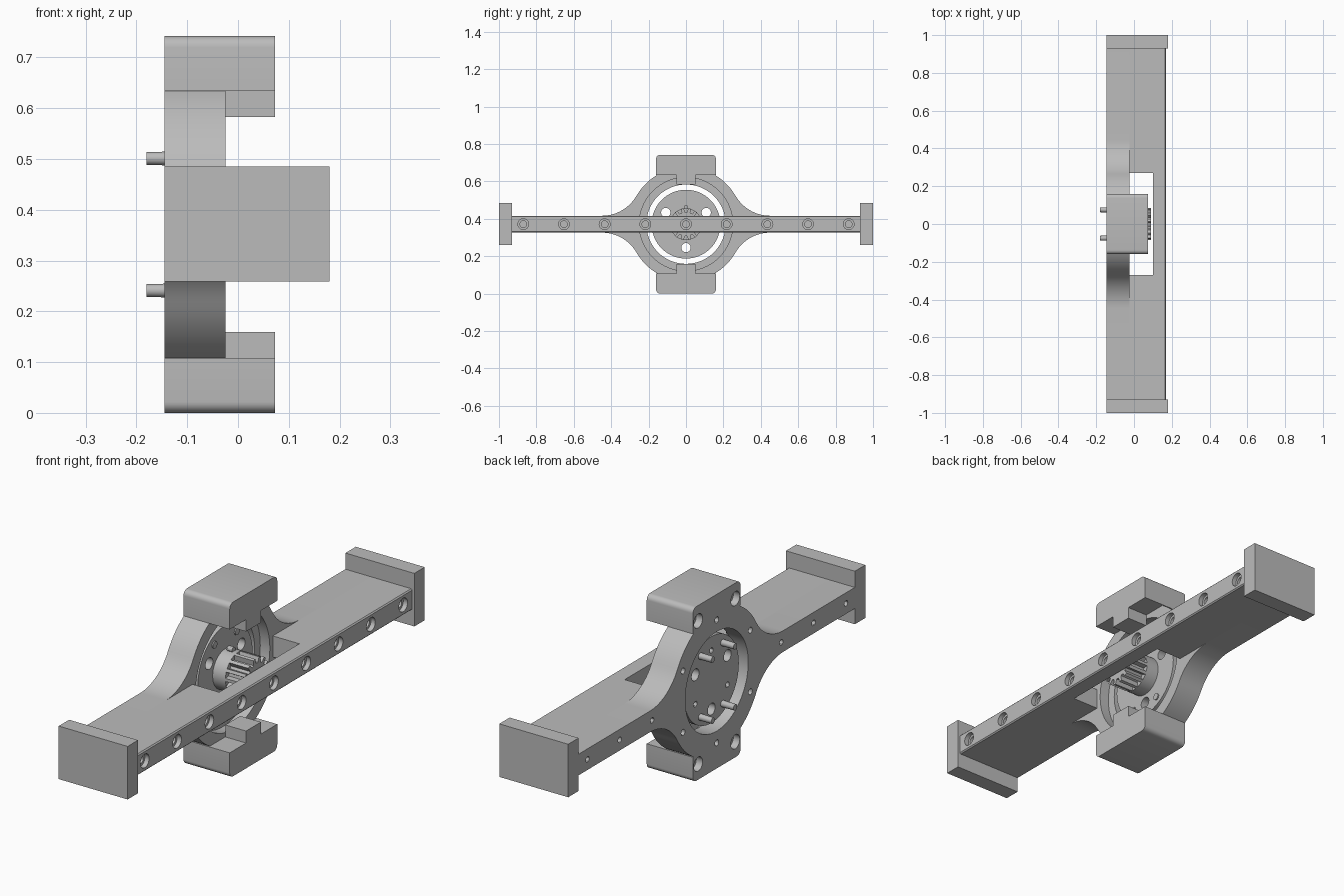
import bpy, bmesh
from math import sin, cos, pi, radians, hypot, atan2
from mathutils import Matrix, Vector

old = bpy.data.objects.get("Cube")
if old:
    bpy.data.objects.remove(old)

MID = 0.371      # height of the main axis
BACK, PLATE, FRONT = -0.145, -0.025, 0.17

grey = bpy.data.materials.new("plain_grey")
grey.use_nodes = True
colour = (0.5, 0.5, 0.5, 1)
grey.diffuse_color = colour
grey.node_tree.nodes["Principled BSDF"].inputs["Base Color"].default_value = colour


def finish(bm, name):
    bmesh.ops.recalc_face_normals(bm, faces=bm.faces)
    mesh = bpy.data.meshes.new(name)
    bm.to_mesh(mesh)
    bm.free()
    mesh.materials.append(grey)
    obj = bpy.data.objects.new(name, mesh)
    bpy.context.collection.objects.link(obj)
    return obj


def add_prism(bm, points, x0, x1):
    """Extrude a (y, z) outline, measured from the main axis, along x."""
    face = bm.faces.new([bm.verts.new((x0, y, z + MID)) for y, z in points])
    new = bmesh.ops.extrude_face_region(bm, geom=[face])["geom"]
    verts = [v for v in new if isinstance(v, bmesh.types.BMVert)]
    bmesh.ops.translate(bm, verts=verts, vec=(x1 - x0, 0, 0))


def prism(name, points, x0, x1):
    bm = bmesh.new()
    add_prism(bm, points, x0, x1)
    return finish(bm, name)


def box(name, y0, y1, z0, z1, x0, x1):
    return prism(name, [(y0, z0), (y1, z0), (y1, z1), (y0, z1)], x0, x1)


def arc(cy, cz, r, a0, a1, n):
    return [(cy + r * cos(a0 + (a1 - a0) * i / n),
             cz + r * sin(a0 + (a1 - a0) * i / n)) for i in range(n + 1)]


def circle(y, z, r, n=32):
    return arc(y, z, r, 0, 2 * pi, n)[:-1]


def drill(obj, spots, r, x0, x1, n=20):
    """Cut round holes along x at each (y, z) spot."""
    bm = bmesh.new()
    for y, z in spots:
        add_prism(bm, circle(y, z, r, n), x0, x1)
    cutter = finish(bm, "cutter")
    cutter.hide_render = True
    mod = obj.modifiers.new("holes", "BOOLEAN")
    mod.operation, mod.solver, mod.object = "DIFFERENCE", "EXACT", cutter
    graph = bpy.context.evaluated_depsgraph_get()
    mesh = bpy.data.meshes.new_from_object(obj.evaluated_get(graph))
    obj.modifiers.clear()
    obj.data = mesh
    bpy.data.objects.remove(cutter)


# Back plate: bar, filleted ring and square lugs in one outline
BAR, RING, LUG, TOP = 0.045, 0.305, 0.16, 0.371
fy, fr = 0.45, 0.214
fz = BAR + fr
lean = atan2(fz, fy)
lug_angle = radians(59.5)
lug_corner = arc(LUG - 0.022, TOP - 0.022, 0.022, 0, pi / 2, 6)
quarter = [(0.93, BAR)]
quarter += arc(fy, fz, fr, -pi / 2, lean - pi, 14)
quarter += arc(0, 0, RING, lean, lug_angle, 10)[1:]
quarter += [(LUG, 0.263)] + lug_corner
outline = (quarter + [(-y, z) for y, z in reversed(quarter)]
           + [(-y, -z) for y, z in quarter]
           + [(y, -z) for y, z in reversed(quarter)])
plate = prism("back_plate", outline, BACK, PLATE)
drill(plate, [(0, 0)], 0.212, BACK - 0.1, 0.1, 64)
drill(plate, [(0, 0)], 0.25, -0.07, 0.1, 64)

# Plate fixings: lug counterbores, ring holes and bar holes
lugs = [(y, z) for y in (-0.125, 0.125) for z in (-0.305, 0.305)]
drill(plate, lugs, 0.03, -0.2, -0.115)
drill(plate, lugs, 0.015, -0.2, -0.06)
ring_holes = [(0.262 * cos(radians(a)), 0.262 * sin(radians(a)))
              for a in range(30, 390, 60)]
drill(plate, ring_holes, 0.013, -0.2, -0.09, 12)
pitch = 0.2175
drill(plate, [(s * i * pitch, 0) for s in (-1, 1) for i in (2, 3, 4)],
      0.012, -0.2, -0.09, 12)

# Deck, end plates, lug blocks and hooks in mirrored pairs
for s, side in ((-1, "front"), (1, "back")):
    box(side + "_deck", *sorted((s * 0.27, s * 0.93)), -BAR, BAR, PLATE, 0.10)
    box(side + "_end_plate", *sorted((s * 0.93, s)), -0.112, 0.114, BACK, 0.18)
for s, side in ((-1, "lower"), (1, "upper")):
    half = [(LUG, 0.263)] + lug_corner
    shape = half + [(-y, z) for y, z in reversed(half)]
    prism(side + "_block", [(y, s * z) for y, z in shape], PLATE, 0.073)
    box(side + "_hook", -0.05, 0.05, *sorted((s * 0.212, s * 0.263)), PLATE, 0.073)

# Long rail with a fine chamfer on its outer edges
bm = bmesh.new()
bmesh.ops.create_cube(bm, size=1)
bmesh.ops.scale(bm, vec=(FRONT - 0.10, 1.86, 2 * BAR), verts=bm.verts)
bmesh.ops.translate(bm, vec=((FRONT + 0.10) / 2, 0, MID), verts=bm.verts)
edges = [e for e in bm.edges if all(v.co.x > 0.15 for v in e.verts)
         and abs(e.verts[0].co.y - e.verts[1].co.y) > 1]
bmesh.ops.bevel(bm, geom=edges, offset=0.005, segments=1, affect="EDGES")
rail = finish(bm, "rail")
rail_holes = [(i * pitch, 0) for i in range(-4, 5)]
drill(rail, rail_holes, 0.029, 0.15, 0.2)
drill(rail, rail_holes, 0.018, 0.115, 0.2)

# Rotor disc with three through holes
disc = prism("rotor_disc", circle(0, 0, 0.184, 64), -0.12, -0.06)
holes = [(0.125 * cos(radians(a)), 0.125 * sin(radians(a))) for a in (30, 150, 270)]
drill(disc, holes, 0.025, -0.2, 0)
drill(disc, [(y, -z) for y, z in holes], 0.012, -0.2, -0.09, 12)

# Hub and pinion
prism("rotor_hub", circle(0, 0, 0.085, 40), -0.06, 0.0)
prism("hub_screw", circle(0, 0.09, 0.012, 12), -0.045, -0.02)
teeth = 14
gear = []
for i in range(teeth):
    for r, step in ((0.064, -0.3), (0.086, -0.17), (0.086, 0.17), (0.064, 0.3)):
        a = 2 * pi * (i + step) / teeth
        gear.append((r * cos(a), r * sin(a)))
prism("pinion", gear, 0.0, 0.09)

# Drive pins through the disc
for i, (y, z) in enumerate([(y, z) for y in (-0.075, 0.075) for z in (-0.13, 0.13)]):
    pin = prism("drive_pin_%d" % (i + 1), circle(y, z, 0.015, 12), -0.18, -0.055)
    for v in pin.data.vertices:
        if v.co.x < -0.17:
            v.co.y = y + (v.co.y - y) * 0.85
            v.co.z = z + MID + (v.co.z - z - MID) * 0.85

# Smooth the round surfaces and keep the edges sharp
bpy.ops.object.select_all(action="DESELECT")
for obj in bpy.context.collection.objects:
    if obj.type == "MESH":
        obj.select_set(True)
        bpy.context.view_layer.objects.active = obj
bpy.ops.object.shade_smooth_by_angle(angle=radians(30))
